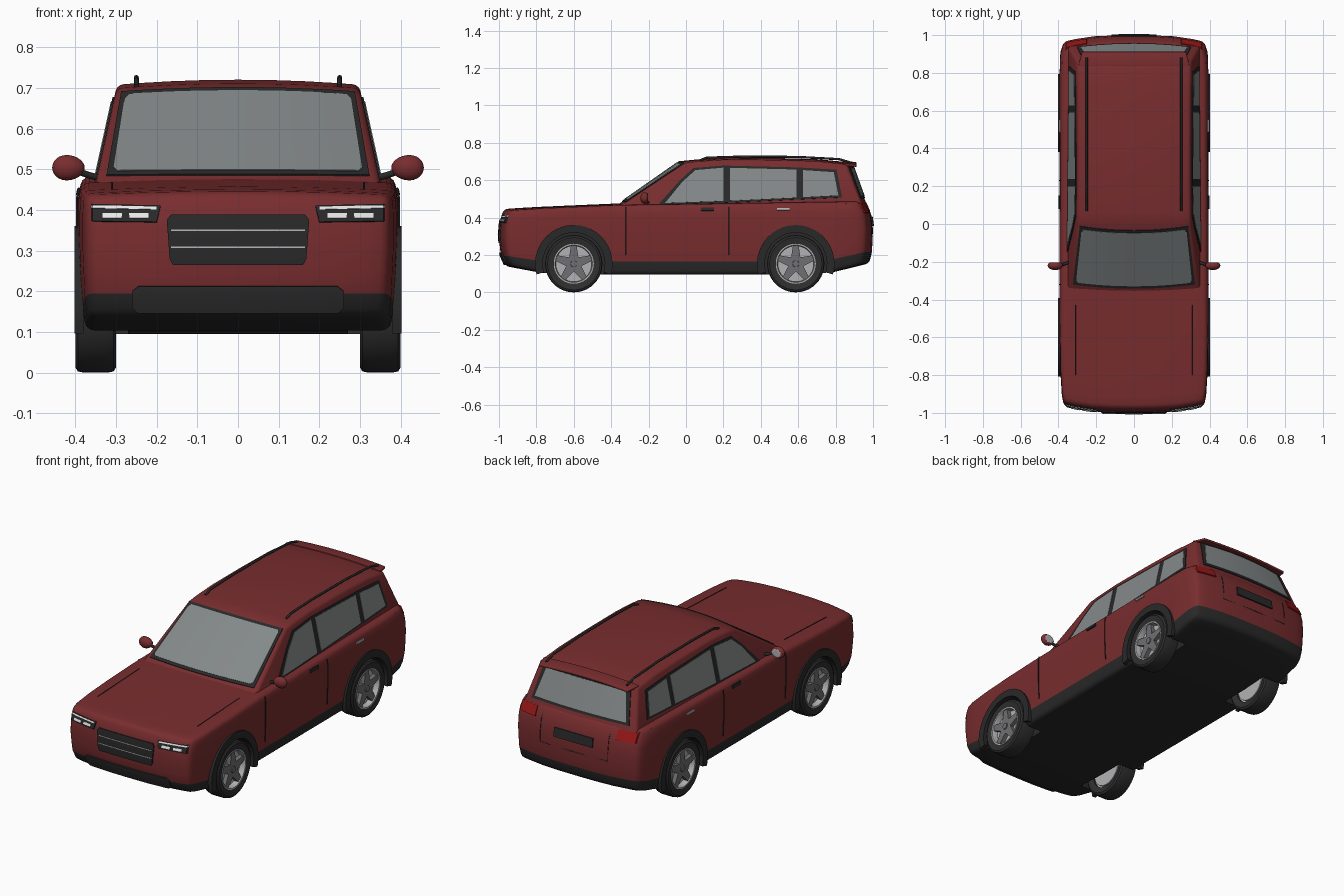
import bpy, bmesh
from math import sin, cos, pi, radians
from mathutils import Vector

old = bpy.data.objects.get("Cube")
if old:
    bpy.data.objects.remove(old, do_unlink=True)


def material(name, *rgb):
    m = bpy.data.materials.new(name)
    m.use_nodes = True
    m.diffuse_color = (*rgb, 1)
    node = next(n for n in m.node_tree.nodes if n.type == 'BSDF_PRINCIPLED')
    node.inputs["Base Color"].default_value = (*rgb, 1)
    return m


PAINT = material("red paint", .19, .026, .028)
TRIM = material("black trim", .022, .022, .022)
TYRE = material("tyre rubber", .028, .028, .028)
GLASS = material("grey glass", .23, .25, .25)
ALLOY = material("alloy grey", .16, .16, .17)
SILVER = material("silver", .45, .45, .46)
LAMP = material("white lamp", .8, .8, .8)
TAIL = material("tail lamp red", .3, .008, .008)


def make(name, bm, mats, bevel=0, solid=0, cutter=None):
    """Turn a bmesh into a finished object with its modifiers applied."""
    bmesh.ops.recalc_face_normals(bm, faces=bm.faces[:])
    mesh = bpy.data.meshes.new(name)
    bm.to_mesh(mesh)
    bm.free()
    ob = bpy.data.objects.new(name, mesh)
    bpy.context.collection.objects.link(ob)
    for m in mats:
        mesh.materials.append(m)
    if solid:
        mod = ob.modifiers.new("solid", 'SOLIDIFY')
        mod.thickness, mod.offset = solid, 0
    if bevel:
        mod = ob.modifiers.new("bevel", 'BEVEL')
        mod.width, mod.segments = bevel, 3
        mod.limit_method, mod.angle_limit = 'ANGLE', radians(40)
    if cutter:
        mod = ob.modifiers.new("arches", 'BOOLEAN')
        mod.operation, mod.solver, mod.object = 'DIFFERENCE', 'EXACT', cutter
    bpy.ops.object.select_all(action='DESELECT')
    bpy.context.view_layer.objects.active = ob
    ob.select_set(True)
    for mod in list(ob.modifiers):
        bpy.ops.object.modifier_apply(modifier=mod.name)
    bpy.ops.object.shade_smooth_by_angle(angle=radians(35))
    return ob


def slice_at(bm, axis, values):
    for v in values:
        no = Vector((axis == 0, axis == 1, axis == 2))
        bmesh.ops.bisect_plane(bm, geom=bm.verts[:] + bm.edges[:] + bm.faces[:],
                               plane_co=no * v, plane_no=no)


def grid_box(xs=(), ys=(), zs=()):
    bm = bmesh.new()
    bmesh.ops.create_cube(bm, size=2)
    for axis, values in enumerate((xs, ys, zs)):
        slice_at(bm, axis, values)
    return bm


def loft(bm, rows, wrap=False):
    """Bridge closed loops; cap the ends unless the rows wrap round."""
    vs = [[bm.verts.new(p) for p in r] for r in rows]
    n = len(rows[0])
    for i in range(len(rows) if wrap else len(rows) - 1):
        a, b = vs[i], vs[(i + 1) % len(rows)]
        for j in range(n):
            k = (j + 1) % n
            bm.faces.new((a[j], a[k], b[k], b[j]))
    if not wrap:
        bm.faces.new(vs[0])
        bm.faces.new(vs[-1])
    return bm


def plate(name, pts, place, mat, thick=.008, a_cuts=(), b_cuts=()):
    """Flat outline, sliced, laid on a surface and thickened."""
    bm = bmesh.new()
    bm.faces.new([bm.verts.new((a, b, 0)) for a, b in pts])
    slice_at(bm, 0, a_cuts)
    slice_at(bm, 1, b_cuts)
    for v in bm.verts:
        v.co = place(v.co.x, v.co.y)
    return make(name, bm, [mat], solid=thick)


def tube(name, pts, radius, mat):
    cu = bpy.data.curves.new(name, 'CURVE')
    cu.dimensions, cu.bevel_depth, cu.bevel_resolution, cu.use_fill_caps = '3D', radius, 2, True
    sp = cu.splines.new('POLY')
    sp.points.add(len(pts) - 1)
    for p, co in zip(sp.points, pts):
        p.co = (*co, 1)
    cu.materials.append(mat)
    ob = bpy.data.objects.new(name, cu)
    bpy.context.collection.objects.link(ob)


def interp(pts, t):
    for (a, va), (b, vb) in zip(pts, pts[1:]):
        if t <= b:
            return va + (vb - va) * max(0, (t - a) / (b - a))
    return pts[-1][1]


def box(a0, a1, b0, b1):
    return [(a0, b0), (a1, b0), (a1, b1), (a0, b1)]


# Lower body shape tables
TOP = [(-1, .435), (-.9, .443), (-.7, .452), (-.36, .466), (0, .47), (.5, .478), (1, .485)]
BOTTOM = [(-1, .14), (-.75, .095), (.75, .095), (1, .155)]
WIDTH = [(-1, .37), (-.9, .387), (-.6, .394), (.8, .394), (.93, .39), (1, .372)]
FLANK = [(.09, .955), (.17, .985), (.3, 1), (.43, 1), (.49, .97)]
NOSE = [(.14, .965), (.2, .992), (.3, 1), (.38, .995), (.44, .972)]
STERN = [(.155, .98), (.22, .995), (.35, 1), (.42, .99), (.49, .955)]
BOW, CLAD = .035, .187
US = [-.85, -.6, -.3, 0, .3, .6, .85]
WS = [CLAD, .35, .55, .75, .85]


def body_x(y, z):
    return interp(WIDTH, y) * interp(FLANK, z)


def hood_z(x, y):
    return interp(TOP, y) + .01 * (1 - (x / .39) ** 2)


# Wheel arch cutter
AXLES = {"front": -.6, "rear": .587}
HUB = .153


def circle(x, y, r, n=40):
    return [(x, y + r * cos(2 * pi * i / n), HUB + r * sin(2 * pi * i / n)) for i in range(n)]


bm = bmesh.new()
for y in AXLES.values():
    for s in (1, -1):
        loft(bm, [circle(s * .27, y, .168), circle(s * .5, y, .168)])
for f in bm.faces:
    f.material_index = 1
cutter = make("arch_cutter", bm, [PAINT, TRIM])
cutter.hide_render = True

# Lower body with dark cladding below the sill line
bm = grid_box(US, [-.93, -.8, -.6, -.36, 0, .36, .6, .8, .93], [2 * w - 1 for w in WS])
for f in bm.faces:
    f.material_index = int((f.calc_center_median().z + 1) / 2 < CLAD)
for v in bm.verts:
    u, t, w = v.co.x, v.co.y, (v.co.z + 1) / 2
    lo = interp(BOTTOM, t)
    z = lo + w * (interp(TOP, t) - lo)
    y = t * interp(NOSE if t < 0 else STERN, z)
    y -= (1 if t > 0 else -1) * abs(t) ** 8 * BOW * abs(u) ** 3
    v.co = (u * body_x(t, z), y, z + .01 * w ** 4 * (1 - u * u))
make("body", bm, [PAINT, TRIM], bevel=.02, cutter=cutter)
bpy.data.objects.remove(cutter, do_unlink=True)


# Cabin
def cabin_x(z):
    return .35 - .22 * (z - .47)


def cabin_point(s, y, z, bow):
    k = 1 - s * s
    return Vector((s * cabin_x(z), y + bow * k, z + .012 * k * (z - .44) / .26))


CABIN = [(-.38, .44), (-.335, .47), (-.005, .69), (.06, .699), (.2, .708), (.45, .707),
         (.7, .70), (.86, .683), (.94, .47), (.951, .44)]
SLICES = [-1, -.8, -.55, -.3, 0, .3, .55, .8, 1]
rows = [[cabin_point(s, y, z, -.025 if y < 0 else .025 if y > .8 else 0) for y, z in CABIN]
        for s in SLICES]
make("cabin", loft(bmesh.new(), rows), [PAINT], bevel=.015)


# Windscreen and rear window
def screen(off):
    return lambda s, t: cabin_point(s, -.335 + .33 * t, .47 + .22 * t, -.025) + Vector((0, -.55, .83)) * off


def rear_screen(off):
    return lambda s, t: cabin_point(s, .94 - .08 * t, .47 + .213 * t, .025) + Vector((0, .93, .36)) * off


plate("windscreen_frame", [(-.93, .06), (.93, .06), (.95, .99), (-.95, .99)], screen(0), TRIM, a_cuts=SLICES)
plate("windscreen", [(-.86, .1), (.86, .1), (.89, .14), (.91, .9), (.88, .95),
                     (-.88, .95), (-.91, .9), (-.89, .14)], screen(.002), GLASS, a_cuts=SLICES)
plate("rear_window_frame", box(-.88, .88, .14, .93), rear_screen(0), TRIM, a_cuts=SLICES)
plate("rear_window", [(-.83, .2), (.83, .2), (.8, .88), (-.8, .88)], rear_screen(.002), GLASS, a_cuts=SLICES)

# Roof spoiler
bm = grid_box(US)
for v in bm.verts:
    u, t, w = v.co
    v.co = (u * (.285 - .01 * t), .875 + .037 * t, .681 - .004 * t + .007 * w + .012 * (1 - u * u))
make("roof_spoiler", bm, [PAINT], bevel=.004)


# Nose and tail fittings
def end(d, off):
    def place(x, z):
        u = min(1, abs(x) / (interp(WIDTH, d) * interp(FLANK, z)))
        y = interp(NOSE if d < 0 else STERN, z) - BOW * u ** 3 - 3.5 * max(0, abs(x) - .355)
        return x, d * (y + off), z
    return place


def end_plate(name, pts, d, off, mat):
    plate(name, pts, end(d, off), mat, a_cuts=[u * .37 for u in US] + [-.355, .355],
          b_cuts=[.14 + .295 * w for w in WS])


end_plate("grille", [(-.16, .265), (.16, .265), (.168, .28), (.175, .375), (.165, .388),
                     (-.165, .388), (-.175, .375), (-.168, .28)], -1, .002, TRIM)
for i, z in enumerate((.308, .35)):
    end_plate(f"grille_bar_{i}", box(-.165, .165, z - .002, z + .002), -1, .004, SILVER)
end_plate("lower_intake", [(-.245, .147), (.245, .147), (.26, .16), (.26, .2), (.245, .212),
                           (-.245, .212), (-.26, .2), (-.26, .16)], -1, .002, TYRE)
end_plate("number_panel", box(-.12, .12, .355, .405), 1, .002, TRIM)


# Parts repeated on both sides
def mirrored(pts, s):
    return [(s * a, b) for a, b in pts]


for s, side in ((1, "left"), (-1, "right")):
    # Lamps
    end_plate(side + "_headlight", mirrored([(.2, .37), (.36, .372), (.378, .4), (.376, .414), (.19, .41)], s),
              -1, .002, TRIM)
    end_plate(side + "_lamp_strip", mirrored([(.2, .4), (.374, .404), (.374, .411), (.2, .407)], s),
              -1, .004, LAMP)
    for i, x in enumerate((.22, .285)):
        end_plate(f"{side}_lamp_{i}", mirrored(box(x, x + .048, .379, .391), s), -1, .004, LAMP)
    end_plate(side + "_tail_lamp", mirrored(box(.25, .378, .425, .474), s), 1, .001, TAIL)

    # Side windows
    def glazing(off):
        return lambda y, z: (s * (cabin_x(z) + off), y, z)
    plate(side + "_window_frame", [(-.15, .467), (.2, .478), (.835, .507), (.805, .655), (.6, .667),
                                   (.2, .677), (.04, .664), (-.03, .6)], glazing(0), TRIM)
    windows = {"front": [(-.112, .477), (.2, .488), (.2, .666), (.05, .653), (-.02, .59)],
               "middle": [(.235, .489), (.592, .506), (.592, .656), (.235, .665)],
               "rear": [(.625, .508), (.815, .518), (.79, .642), (.625, .653)]}
    for part, pts in windows.items():
        plate(f"{side}_{part}_window", pts, glazing(.002), GLASS)

    # Door handles and panel seams
    def flank(y, z):
        return s * (body_x(y, z) + .002), y, z
    plate(side + "_front_handle", box(.08, .15, .436, .452), flank, TRIM)
    plate(side + "_rear_handle", box(.487, .553, .439, .449), flank, SILVER)
    for part, y in (("front", -.32), ("middle", .23)):
        tube(f"{side}_{part}_door_seam", [flank(y, z) for z in (.2, .3, .43, .455)], .0025, TRIM)
    tube(side + "_bonnet_seam", [(s * .31, y, hood_z(.31, y)) for y in (-.8, -.6, -.43)], .002, TRIM)
    tube(side + "_tailgate_seam", [end(1, 0)(s * x, z) for x, z in
                                   ((.21, .46), (.21, .42), (.21, .35), (.21, .3), (0, .3))], .002, TRIM)

    # Roof rail
    tube(side + "_roof_rail", [(s * .25, y, z) for y, z in
                               ((.07, .704), (.11, .72), (.3, .726), (.6, .724), (.82, .712), (.88, .694))],
         .006, TRIM)

    # Door mirror with a silver rear face
    bm = bmesh.new()
    bmesh.ops.create_uvsphere(bm, u_segments=24, v_segments=16, radius=1)
    for f in bm.faces:
        f.material_index = int(f.calc_center_median().y > .7)
    for v in bm.verts:
        x, y, z = v.co
        v.co = (s * (.417 + .04 * x), -.22 + .024 * min(y, .72), .504 + .031 * z * (1 + .1 * x))
    make(side + "_mirror", bm, [PAINT, SILVER])
    tube(side + "_mirror_arm", [(s * .335, -.2, .478), (s * .365, -.21, .485), (s * .395, -.22, .495)], .008, TRIM)

    for axle, yc in AXLES.items():
        name = f"{side}_{axle}_"

        def polar(x):
            return lambda r, a: (s * x, yc + r * cos(a), HUB + r * sin(a))

        # Arch flare
        angles = [radians(-16 + 212 * i / 24) for i in range(25)]
        ring = [(r * cos(a), r * sin(a)) for r, seq in ((.207, angles), (.166, angles[::-1])) for a in seq]
        plate(name + "arch_flare", ring, lambda a, b: (s * .391, yc + a, HUB + b), TRIM, thick=.022)

        # Tyre and rim ring, turned round the axle
        for part, mat, prof in (
                ("tyre", TYRE, [(.106, .31), (.14, .3), (.15, .306), (.153, .32), (.153, .38),
                                (.15, .394), (.14, .4), (.106, .393)]),
                ("rim", SILVER, [(.096, .32), (.107, .32), (.107, .396), (.1, .396), (.096, .385)])):
            rows = [[polar(x)(r, 2 * pi * i / 40) for r, x in prof] for i in range(40)]
            make(name + part, loft(bmesh.new(), rows, wrap=True), [mat])

        # Wheel disc, five-spoke star and hub cap
        make(name + "wheel_disc", loft(bmesh.new(), [circle(s * .31, yc, .097), circle(s * .365, yc, .097)]), [SILVER])
        star = []
        for i in range(5):
            a = pi / 2 + 2 * pi * i / 5
            star += [(.1, a - .15), (.1, a + .15), (.042, a + pi / 5)]
        pts = [(r * cos(a), r * sin(a)) for r, a in star]
        plate(name + "spokes", pts, lambda a, b: (s * .379, yc + a, HUB + b), ALLOY, thick=.022)
        make(name + "hub_cap", loft(bmesh.new(), [circle(s * .38, yc, .02, 20), circle(s * .395, yc, .017, 20)]), [ALLOY])
